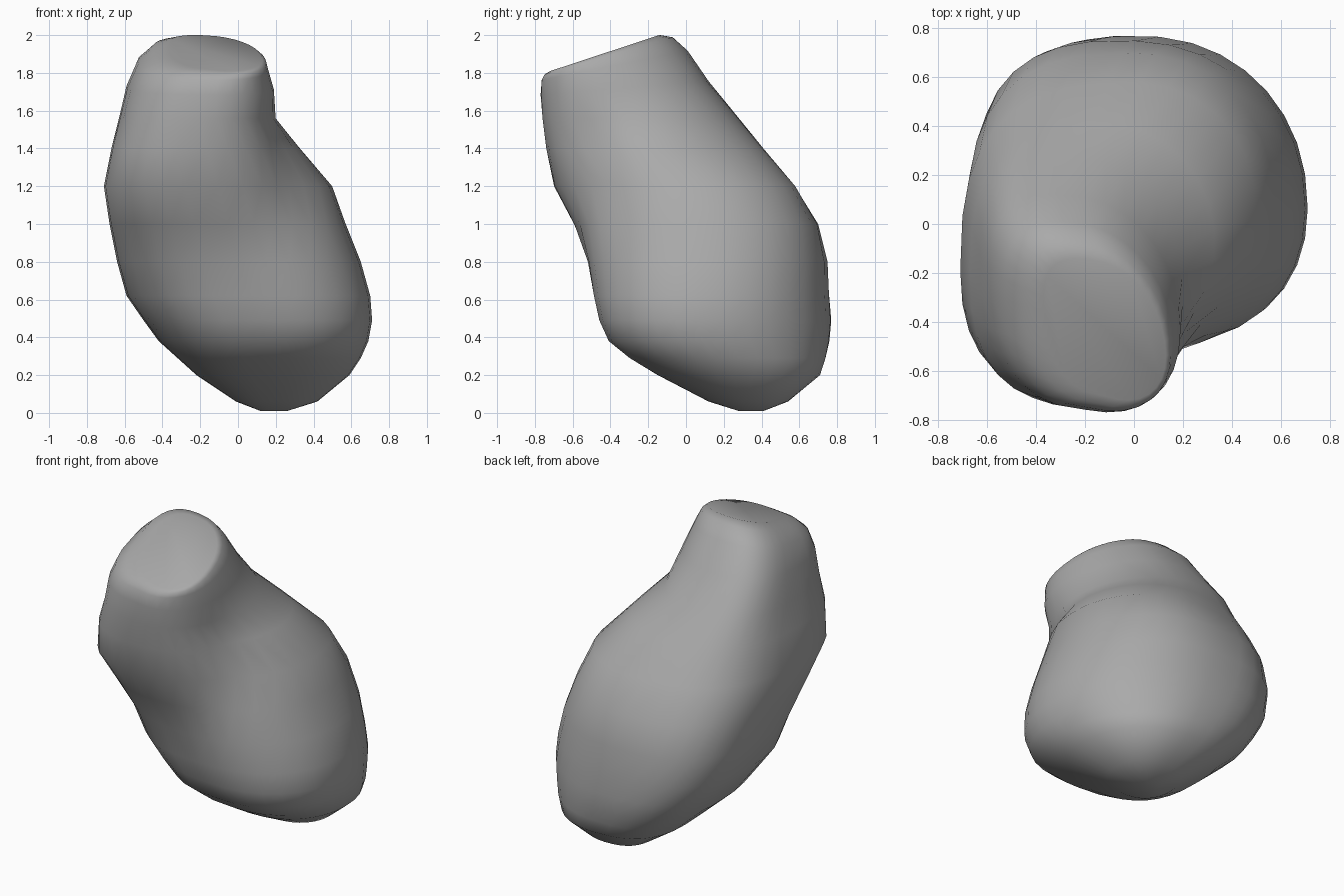
import bpy, bmesh
from math import sin, cos, pi, asin, exp, copysign

cube = bpy.data.objects.get("Cube")
if cube:
    bpy.data.objects.remove(cube)

SIDES = 32

# Sections: height, x range, y range, diagonal skew, notch depth, tilt
SECTIONS = [
    (0.01, 0.12, 0.26, 0.28, 0.41, 0, 0, 0),
    (0.06, -0.01, 0.42, 0.12, 0.54, 0, 0, 0),
    (0.20, -0.22, 0.59, -0.15, 0.71, -0.05, 0, 0),
    (0.29, -0.32, 0.65, -0.30, 0.74, -0.10, 0, 0),
    (0.38, -0.42, 0.69, -0.41, 0.76, -0.13, 0, 0),
    (0.49, -0.50, 0.71, -0.46, 0.77, -0.13, 0, 0),
    (0.62, -0.59, 0.70, -0.49, 0.76, -0.10, 0, 0),
    (0.80, -0.64, 0.65, -0.52, 0.75, -0.05, 0, 0),
    (1.00, -0.68, 0.57, -0.60, 0.70, 0.05, 0.05, 0),
    (1.20, -0.71, 0.50, -0.70, 0.58, 0.12, 0.14, 0),
    (1.40, -0.67, 0.34, -0.74, 0.41, 0.03, 0.13, 0),
    (1.56, -0.63, 0.21, -0.76, 0.28, -0.15, 0.04, 0),
    (1.72, -0.59, 0.19, -0.77, 0.12, -0.23, 0, 0.08),
    (1.84, -0.53, 0.16, -0.765, 0.01, -0.28, 0, 0.20),
    (1.89, -0.45, 0.15, -0.75, -0.07, -0.33, 0, 0.29),
    (1.905, -0.37, 0.13, -0.72, -0.14, -0.35, 0, 0.33),
]


def rounded(v, power):
    """Sine value squared off by a power below one."""
    return copysign(abs(v) ** power, v)


def section_ring(bm, section):
    z, x0, x1, y0, y1, skew, notch, tilt = section
    cx, cy = (x0 + x1) / 2, (y0 + y1) / 2
    notch_angle = 1.5 * z - 2.6
    ring = []
    for i in range(SIDES):
        t = 2 * pi * i / SIDES - pi
        # The right flank is boxier than the left
        power = 0.75 if cos(t) < 0 else 0.93
        dent = 1 - notch * exp(-((t - notch_angle) / 0.4) ** 2)
        dx = (x1 - x0) / 2 * rounded(cos(t), power) * dent
        dy = (y1 - y0) / 2 * rounded(sin(t + asin(skew)), power) * dent
        ring.append(bm.verts.new((cx + dx, cy + dy, z + tilt * dy)))
    return ring


# Boulder body lofted through the sections
bm = bmesh.new()
rings = [section_ring(bm, s) for s in SECTIONS]
for low, high in zip(rings, rings[1:]):
    for i in range(SIDES):
        j = (i + 1) % SIDES
        bm.faces.new((low[i], low[j], high[j], high[i]))

# Rounded base and flat slanted top
bm.faces.new(rings[0][::-1])
bm.faces.new(rings[-1])
bmesh.ops.recalc_face_normals(bm, faces=bm.faces)
for face in bm.faces:
    face.smooth = True

mesh = bpy.data.meshes.new("boulder")
bm.to_mesh(mesh)
bm.free()
boulder = bpy.data.objects.new("boulder", mesh)
bpy.context.collection.objects.link(boulder)

# Stone colour
stone = bpy.data.materials.new("stone_grey")
stone.use_nodes = True
colour = (0.4, 0.4, 0.4, 1)
stone.diffuse_color = colour
stone.node_tree.nodes["Principled BSDF"].inputs["Base Color"].default_value = colour
mesh.materials.append(stone)
